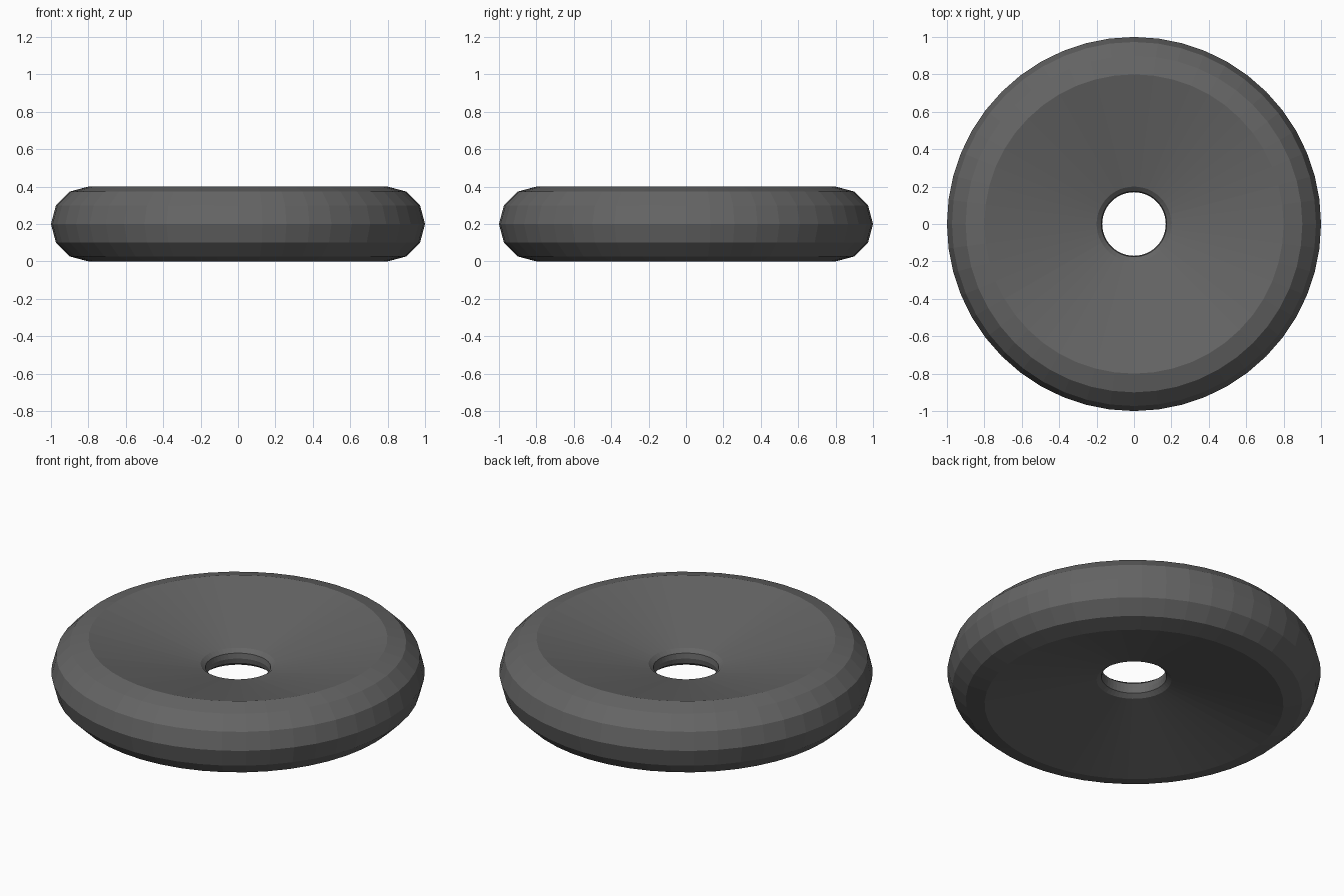
import bpy, bmesh
from math import sin, cos, pi, radians

if "Cube" in bpy.data.objects:
    bpy.data.objects.remove(bpy.data.objects["Cube"])

SEG = 48

# Cross-section: rounded outer rim, dished faces, small rounded hole lip
rim = [(0.8 + 0.2 * cos(radians(a)), 0.2 + 0.2 * sin(radians(a)))
       for a in range(-90, 91, 30)]
lip = [(0.2, 0.25), (0.175, 0.23), (0.17, 0.2), (0.175, 0.17), (0.2, 0.15)]
profile = rim + lip

# Revolve the closed section around z
bm = bmesh.new()
rings = [[bm.verts.new((r * cos(2 * pi * i / SEG), r * sin(2 * pi * i / SEG), z))
          for r, z in profile] for i in range(SEG)]
n = len(profile)
for i in range(SEG):
    a, b = rings[i], rings[(i + 1) % SEG]
    for j in range(n):
        k = (j + 1) % n
        bm.faces.new((a[j], b[j], b[k], a[k]))
bmesh.ops.recalc_face_normals(bm, faces=bm.faces)

mesh = bpy.data.meshes.new("dished_ring")
bm.to_mesh(mesh)
bm.free()
ring = bpy.data.objects.new("dished_ring", mesh)
bpy.context.collection.objects.link(ring)

# Dark grey finish
mat = bpy.data.materials.new("dark_grey")
mat.diffuse_color = (0.13, 0.13, 0.13, 1)
mat.use_nodes = True
mat.node_tree.nodes["Principled BSDF"].inputs["Base Color"].default_value = mat.diffuse_color
mesh.materials.append(mat)
